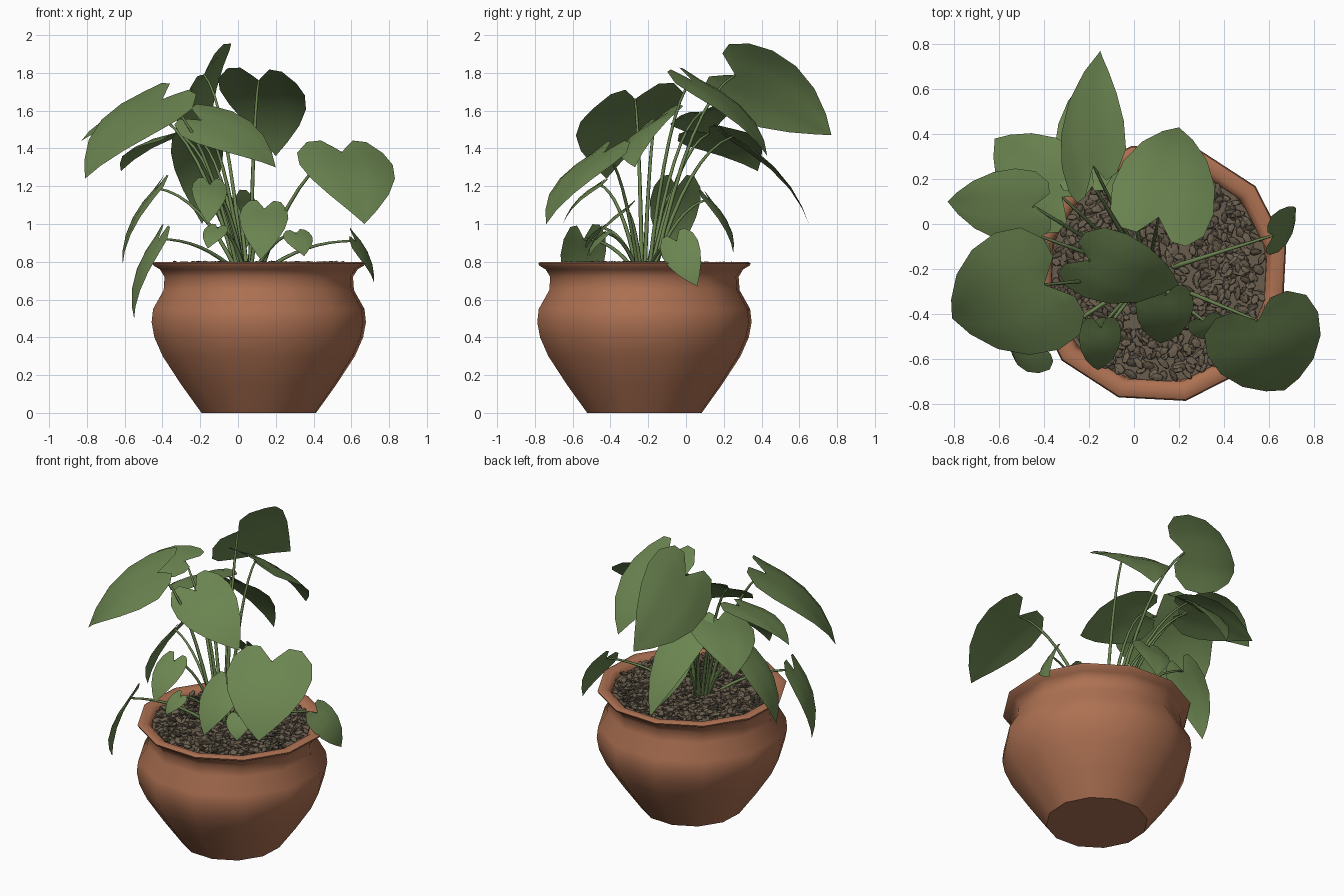
import bpy, bmesh, math, random
from mathutils import Vector, Matrix

if "Cube" in bpy.data.objects:
    bpy.data.objects.remove(bpy.data.objects["Cube"])

random.seed(4)
CX, CY = 0.11, -0.22          # pot axis


def material(name, rgb):
    m = bpy.data.materials.new(name)
    m.diffuse_color = (*rgb, 1)
    m.use_nodes = True
    m.node_tree.nodes["Principled BSDF"].inputs["Base Color"].default_value = m.diffuse_color
    return m


CLAY = material("terracotta", (0.42, 0.165, 0.085))
SOIL = material("brown_soil", (0.14, 0.11, 0.075))
LEAF = material("leaf_green", (0.145, 0.23, 0.08))


def make_object(name, bm, mat, smooth=None):
    me = bpy.data.meshes.new(name)
    bm.to_mesh(me)
    bm.free()
    me.materials.append(mat)
    ob = bpy.data.objects.new(name, me)
    bpy.context.collection.objects.link(ob)
    if smooth:
        bpy.ops.object.select_all(action='DESELECT')
        ob.select_set(True)
        bpy.context.view_layer.objects.active = ob
        bpy.ops.object.shade_smooth_by_angle(angle=math.radians(smooth))
    return ob


# Pot: twelve-sided turned profile with flared, rounded rim and inner wall
PROFILE = [(0.31, 0.0), (0.42, 0.15), (0.52, 0.3), (0.565, 0.4), (0.58, 0.48), (0.572, 0.55),
           (0.515, 0.65), (0.51, 0.72), (0.535, 0.76), (0.57, 0.78), (0.575, 0.792),
           (0.56, 0.8), (0.52, 0.798), (0.493, 0.78), (0.485, 0.70)]
bm = bmesh.new()
SIDES = 12
rings = []
for r, z in PROFILE:
    rings.append([bm.verts.new((CX + r * math.cos(math.tau * (i + 0.4) / SIDES),
                                CY + r * math.sin(math.tau * (i + 0.4) / SIDES), z))
                  for i in range(SIDES)])
for a, b in zip(rings, rings[1:]):
    for i in range(SIDES):
        j = (i + 1) % SIDES
        bm.faces.new((a[i], a[j], b[j], b[i]))
bm.faces.new(rings[0][::-1])
make_object("pot", bm, CLAY, 52)

# Soil: disc covered with bark chips
bm = bmesh.new()
bmesh.ops.create_circle(bm, cap_ends=True, segments=24, radius=0.485,
                        matrix=Matrix.Translation((CX, CY, 0.762)))
for _ in range(1000):
    r, a = 0.465 * math.sqrt(random.random()), random.uniform(0, math.tau)
    rot = (Matrix.Rotation(random.uniform(0, math.tau), 4, 'Z')
           @ Matrix.Rotation(random.uniform(-0.6, 0.6), 4, 'X')
           @ Matrix.Rotation(random.uniform(-0.4, 0.4), 4, 'Y'))
    size = Matrix.Diagonal((random.uniform(0.025, 0.04), random.uniform(0.014, 0.024), 0.008, 1))
    pos = Matrix.Translation((CX + r * math.cos(a), CY + r * math.sin(a),
                              random.uniform(0.768, 0.792)))
    bmesh.ops.create_icosphere(bm, subdivisions=1, radius=1, matrix=pos @ rot @ size)
make_object("soil", bm, SOIL)

# Half outline of a heart leaf: (midrib u, edge u, edge v)
OUTLINE = [(0.0, -0.06, 0.05), (0.02, -0.19, 0.17), (0.06, -0.18, 0.32),
           (0.13, -0.03, 0.46), (0.27, 0.18, 0.5), (0.45, 0.42, 0.45),
           (0.68, 0.66, 0.32), (0.87, 0.86, 0.15)]
ACROSS = 3


def make_leaf(name, base, tip, side, width):
    base, tip, side = Vector(base), Vector(tip), Vector(side)
    axis = tip - base
    length = axis.length
    d = axis.normalized()
    s = (side - d * side.dot(d)).normalized()
    n = d.cross(s)
    if n.z < 0:
        n.negate()

    def point(u, v):
        lift = 0.4 * length * max(u, 0.4 * u) * (1 - u) - 0.4 * width * v * v + 0.1 * width * abs(v)
        return base + d * (u * length) + s * (v * width) + n * lift

    bm = bmesh.new()
    mid = [bm.verts.new(point(m, 0)) for m, _, _ in OUTLINE]
    end = bm.verts.new(tip)
    for sign in (1, -1):
        rows = []
        for k, (m, eu, ev) in enumerate(OUTLINE):
            row = [mid[k]]
            for j in range(1, ACROSS + 1):
                t = j / ACROSS
                row.append(bm.verts.new(point(m + (eu - m) * t, sign * ev * t)))
            rows.append(row)
        for a, b in zip(rows, rows[1:]):
            for j in range(ACROSS):
                bm.faces.new((a[j], a[j + 1], b[j + 1], b[j])[::sign])
        for j in range(ACROSS):
            bm.faces.new((rows[-1][j], rows[-1][j + 1], end)[::sign])
    bm.normal_update()
    if sum((f.normal for f in bm.faces), Vector()).dot(n) < 0:
        bmesh.ops.reverse_faces(bm, faces=bm.faces[:])
    make_object(name, bm, LEAF, 60)


# Leaves: stalk joint, tip, sideways direction, width
UPPER = [
    ((0.55, -0.43, 1.38), (0.67, -0.74, 1.0), (0.5, 0.15, -0.05), 0.53),
    ((-0.18, 0.26, 1.79), (-0.15, 0.77, 1.47), (0.28, 0.1, 0.45), 0.50),
    ((0.11, 0.03, 1.76), (0.20, 0.43, 1.36), (0.42, -0.15, 0.0), 0.47),
    ((-0.22, 0.24, 1.46), (-0.19, 0.65, 1.0), (1, 0, 0.1), 0.28),
    ((-0.40, -0.27, 1.66), (-0.81, -0.42, 1.24), (-0.2, 0.53, 0.17), 0.60),
    ((-0.45, 0.08, 1.59), (-0.83, 0.10, 1.44), (0.1, 1, 0.3), 0.34),
    ((-0.32, 0.12, 1.48), (-0.62, 0.38, 1.28), (0.6, 0.6, 0.2), 0.42),
    ((-0.20, -0.16, 1.55), (0.20, -0.27, 1.30), (0.233, 0.34, 0.2), 0.38),
]
LOWER = [
    ((-0.42, -0.54, 0.92), (-0.55, -0.54, 0.50), (-0.3, 1, 0), 0.25),
    ((-0.43, -0.05, 1.19), (-0.61, -0.08, 0.79), (-0.1, 1, 0.1), 0.27),
    ((0.62, -0.05, 0.91), (0.72, 0.06, 0.67), (0, 0.8, 0.5), 0.21),
    ((0.14, -0.32, 1.08), (0.12, -0.53, 0.81), (1, 0, 0), 0.26),
    ((-0.15, -0.46, 1.21), (-0.16, -0.65, 1.0), (1, 0.2, 0.1), 0.19),
    ((0.31, -0.43, 0.95), (0.35, -0.51, 0.83), (1, 0.3, 0), 0.16),
    ((-0.11, -0.45, 0.98), (-0.16, -0.53, 0.87), (1, -0.3, 0), 0.13),
    ((-0.02, 0.12, 1.13), (0.03, 0.25, 0.85), (1, -0.2, 0), 0.24),
]
for i, leaf in enumerate(UPPER):
    make_leaf("upper_leaf_%d" % (i + 1), *leaf)
for i, leaf in enumerate(LOWER):
    make_leaf("lower_leaf_%d" % (i + 1), *leaf)

# Stems: tapering curved stalks from the soil to every leaf joint
cu = bpy.data.curves.new("stems", 'CURVE')
cu.dimensions = '3D'
cu.bevel_depth = 0.01
cu.bevel_resolution = 1
cu.materials.append(LEAF)
for base, tip, _, _ in UPPER + LOWER:
    end = Vector(base)
    start = Vector((0.05 + 0.12 * end.x, -0.2 + 0.12 * end.y, 0.74))
    bend = start.lerp(end, 0.45)
    bend.z = start.z + (end.z - start.z) * 0.85 + 0.03
    sp = cu.splines.new('POLY')
    sp.points.add(8)
    for k, p in enumerate(sp.points):
        t = k / 8
        q = start * (1 - t) ** 2 + bend * 2 * t * (1 - t) + end * t * t
        p.co = (*q, 1)
        p.radius = 1.2 - 0.6 * t
stems = bpy.data.objects.new("stems", cu)
bpy.context.collection.objects.link(stems)
bpy.ops.object.select_all(action='DESELECT')
stems.select_set(True)
bpy.context.view_layer.objects.active = stems
bpy.ops.object.convert(target='MESH')
bpy.ops.object.shade_smooth()
